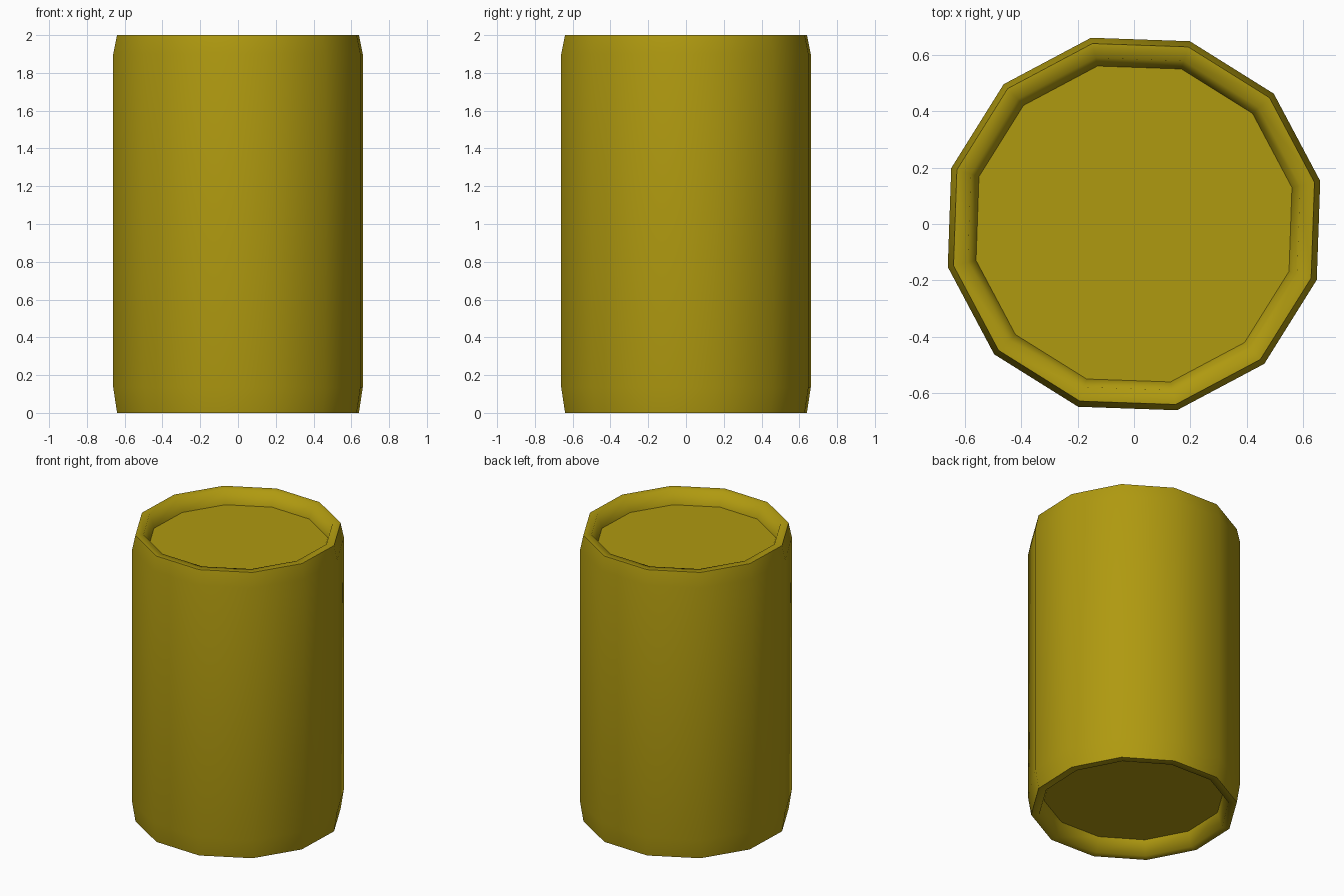
import bpy, bmesh
from math import cos, sin, radians

if "Cube" in bpy.data.objects:
    bpy.data.objects.remove(bpy.data.objects["Cube"])

SIDES, TURN = 12, radians(13)

# Profile (radius, height) from bottom recess, up the side, to top recess
PROFILE = [(0.575, 0.10), (0.605, 0.0), (0.657, 0.0), (0.678, 0.135),
           (0.678, 1.90), (0.657, 2.0), (0.605, 2.0), (0.575, 1.905)]
SHARP_RINGS = (0, 2, 5, 7)

bm = bmesh.new()
rings = []
for r, z in PROFILE:
    rings.append([bm.verts.new((r * cos(TURN + radians(360 / SIDES) * i),
                                r * sin(TURN + radians(360 / SIDES) * i), z))
                  for i in range(SIDES)])

# Side bands
for a, b in zip(rings, rings[1:]):
    for i in range(SIDES):
        j = (i + 1) % SIDES
        bm.faces.new((a[i], a[j], b[j], b[i]))

# Recessed end discs
bm.faces.new(rings[0][::-1])
bm.faces.new(rings[-1])

# Smooth shading with crisp rim and disc edges
for f in bm.faces:
    f.smooth = True
for k in SHARP_RINGS:
    for i in range(SIDES):
        bm.edges.get((rings[k][i], rings[k][(i + 1) % SIDES])).smooth = False

bm.normal_update()
mesh = bpy.data.meshes.new("barrel")
bm.to_mesh(mesh)
bm.free()
barrel = bpy.data.objects.new("barrel", mesh)
bpy.context.collection.objects.link(barrel)

# Mustard paint
paint = bpy.data.materials.new("mustard_paint")
paint.diffuse_color = (0.43, 0.32, 0.005, 1)
paint.use_nodes = True
paint.node_tree.nodes["Principled BSDF"].inputs["Base Color"].default_value = paint.diffuse_color
mesh.materials.append(paint)
